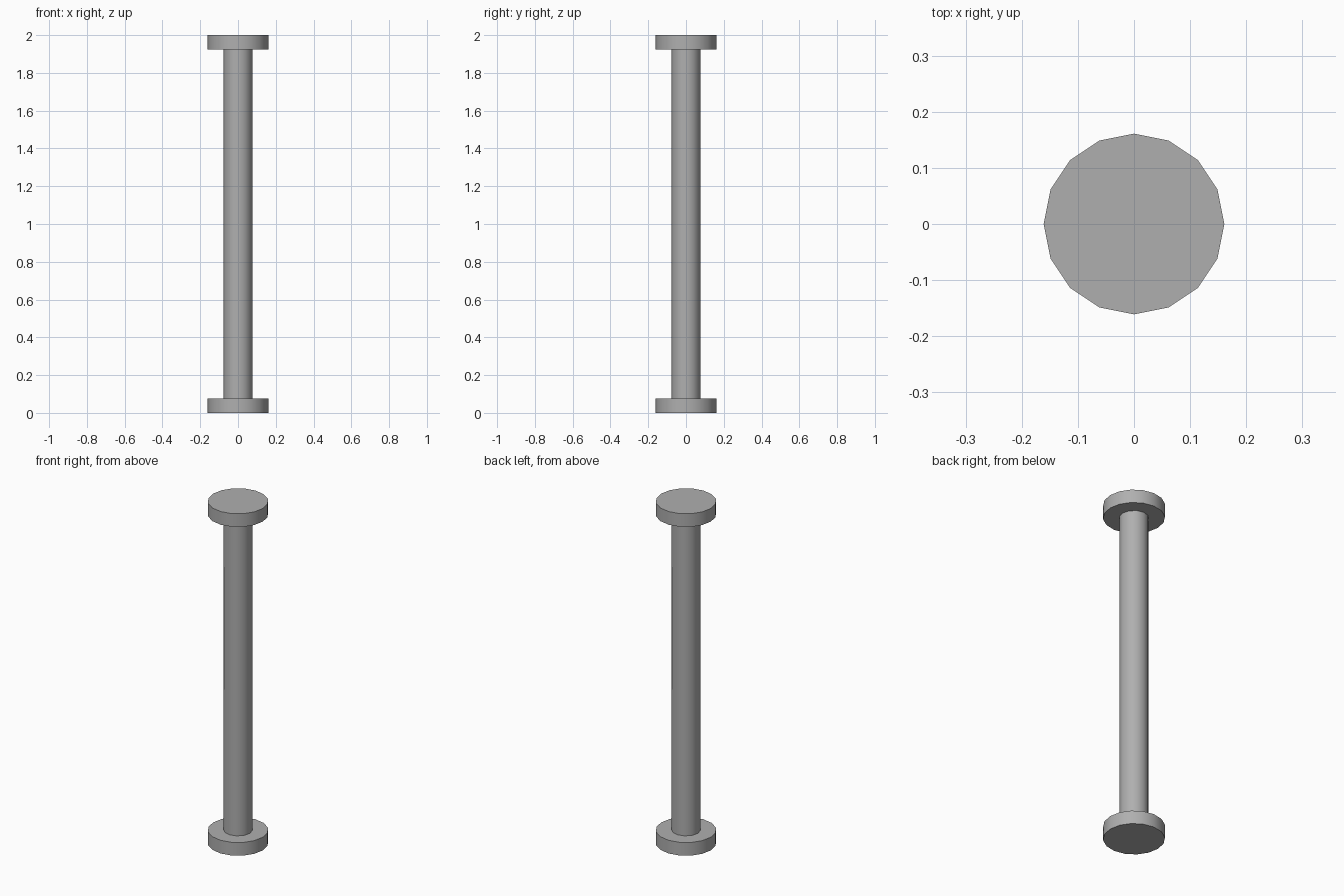
import bpy
import math

if "Cube" in bpy.data.objects:
    bpy.data.objects.remove(bpy.data.objects["Cube"])

HEIGHT = 2.0
FLANGE_R, FLANGE_H = 0.161, 0.077
SHAFT_R = 0.077

# Dark grey for every part
grey = bpy.data.materials.new("dark_grey")
grey.diffuse_color = (0.43, 0.43, 0.43, 1)
grey.use_nodes = True
grey.node_tree.nodes["Principled BSDF"].inputs["Base Color"].default_value = grey.diffuse_color


def cylinder(name, sides, radius, z0, z1):
    bpy.ops.mesh.primitive_cylinder_add(
        vertices=sides, radius=radius, depth=z1 - z0,
        location=(0, 0, (z0 + z1) / 2))
    obj = bpy.context.object
    obj.name = name
    obj.data.materials.append(grey)
    bpy.ops.object.shade_smooth_by_angle(angle=math.radians(40))
    return obj


# End discs
cylinder("bottom_flange", 16, FLANGE_R, 0, FLANGE_H)
cylinder("top_flange", 16, FLANGE_R, HEIGHT - FLANGE_H, HEIGHT)

# Post between the discs
cylinder("shaft", 12, SHAFT_R, FLANGE_H, HEIGHT - FLANGE_H)
